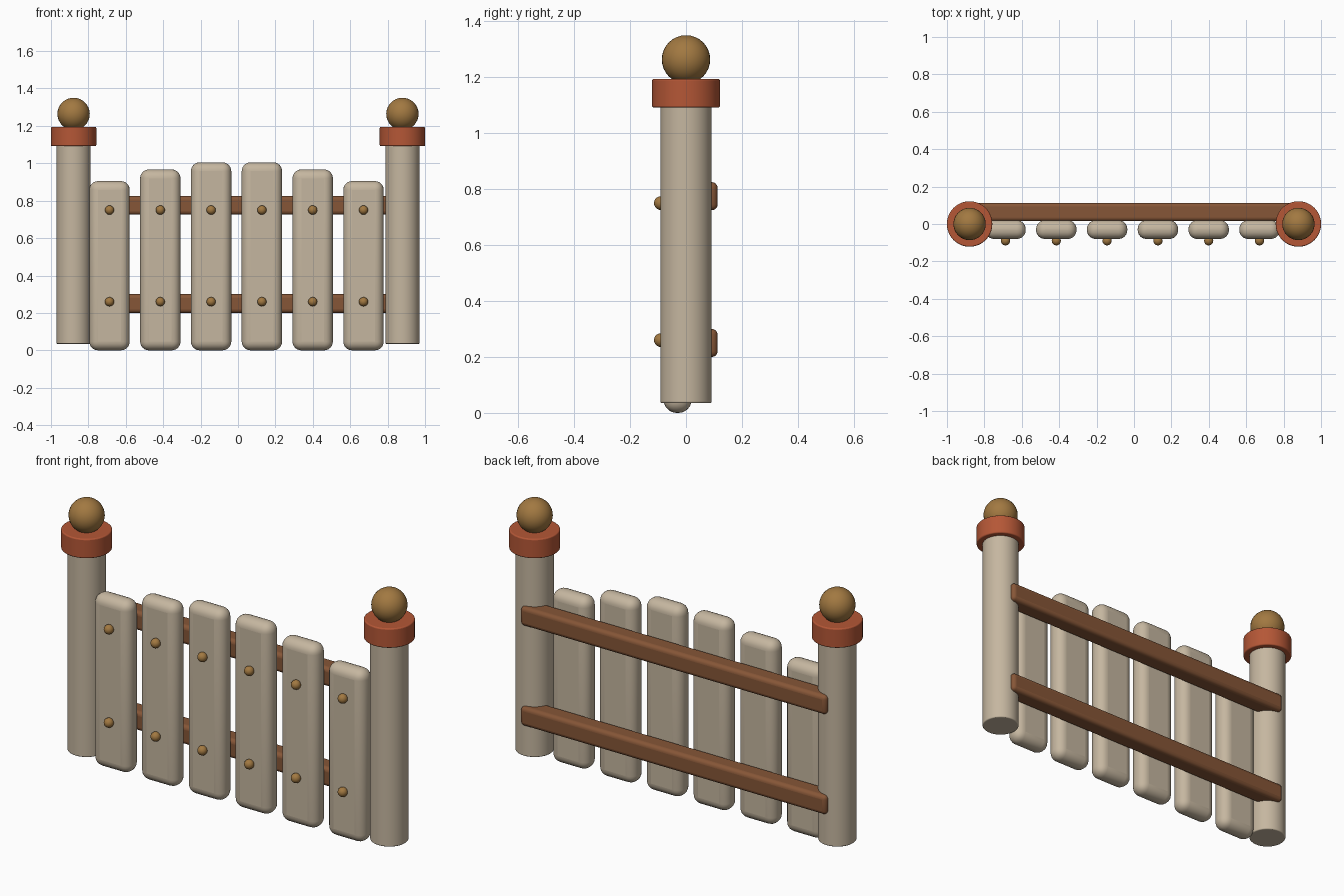
import bpy, math

if "Cube" in bpy.data.objects:
    bpy.data.objects.remove(bpy.data.objects["Cube"])


def material(name, rgb):
    m = bpy.data.materials.new(name)
    m.diffuse_color = (*rgb, 1)
    m.use_nodes = True
    m.node_tree.nodes["Principled BSDF"].inputs["Base Color"].default_value = m.diffuse_color
    return m


pale_wood = material("pale wood", (0.56, 0.47, 0.35))
brown_wood = material("brown wood", (0.24, 0.093, 0.038))
terracotta = material("terracotta", (0.46, 0.095, 0.037))
bronze = material("bronze", (0.36, 0.19, 0.053))


def finish(name, mat, bevel=0, segments=3):
    ob = bpy.context.object
    ob.name = name
    ob.data.materials.append(mat)
    if bevel:
        b = ob.modifiers.new("bevel", "BEVEL")
        b.width, b.segments = bevel, segments
        b.limit_method, b.angle_limit = "ANGLE", math.radians(40)
    bpy.ops.object.shade_smooth_by_angle(angle=math.radians(35))
    return ob


def box(name, mat, x, y, z, bevel, segments=5):
    # x, y, z are (low, high) ranges
    bpy.ops.mesh.primitive_cube_add(size=1, location=[sum(r) / 2 for r in (x, y, z)])
    bpy.context.object.scale = [r[1] - r[0] for r in (x, y, z)]
    bpy.ops.object.transform_apply(location=False, rotation=False, scale=True)
    return finish(name, mat, bevel, segments)


def cylinder(name, mat, x, radius, z0, z1, bevel):
    bpy.ops.mesh.primitive_cylinder_add(vertices=48, radius=radius, depth=z1 - z0,
                                        location=(x, 0, (z0 + z1) / 2))
    return finish(name, mat, bevel)


def ball(name, mat, radius, loc, seg=32):
    bpy.ops.mesh.primitive_uv_sphere_add(segments=seg, ring_count=seg // 2,
                                         radius=radius, location=loc)
    return finish(name, mat)


# Gate posts with collar and ball
for side, x in (("left", -0.879), ("right", 0.879)):
    cylinder(side + "_post", pale_wood, x, 0.0915, 0.035, 1.15, 0.005)
    cylinder(side + "_post_collar", terracotta, x, 0.1215, 1.092, 1.194, 0.006)
    ball(side + "_post_ball", bronze, 0.0865, (x, 0, 1.264))

# Horizontal rails behind the pickets
for name, z in (("lower_rail", 0.25), ("upper_rail", 0.775)):
    box(name, brown_wood, (-0.888, 0.888), (0.015, 0.113), (z - 0.05, z + 0.05), 0.02, 4)

# Rounded pickets with two nails each
for i, top in enumerate((0.905, 0.967, 1.005, 1.005, 0.967, 0.905)):
    x = -0.687 + i * 0.2716
    box(f"picket_{i + 1}", pale_wood, (x - 0.108, x + 0.108), (-0.08, 0.02), (0, top), 0.047, 6)
    for j, z in enumerate((0.26, 0.75)):
        ball(f"nail_{i + 1}_{j + 1}", bronze, 0.0245, (x, -0.09, z), 20)
